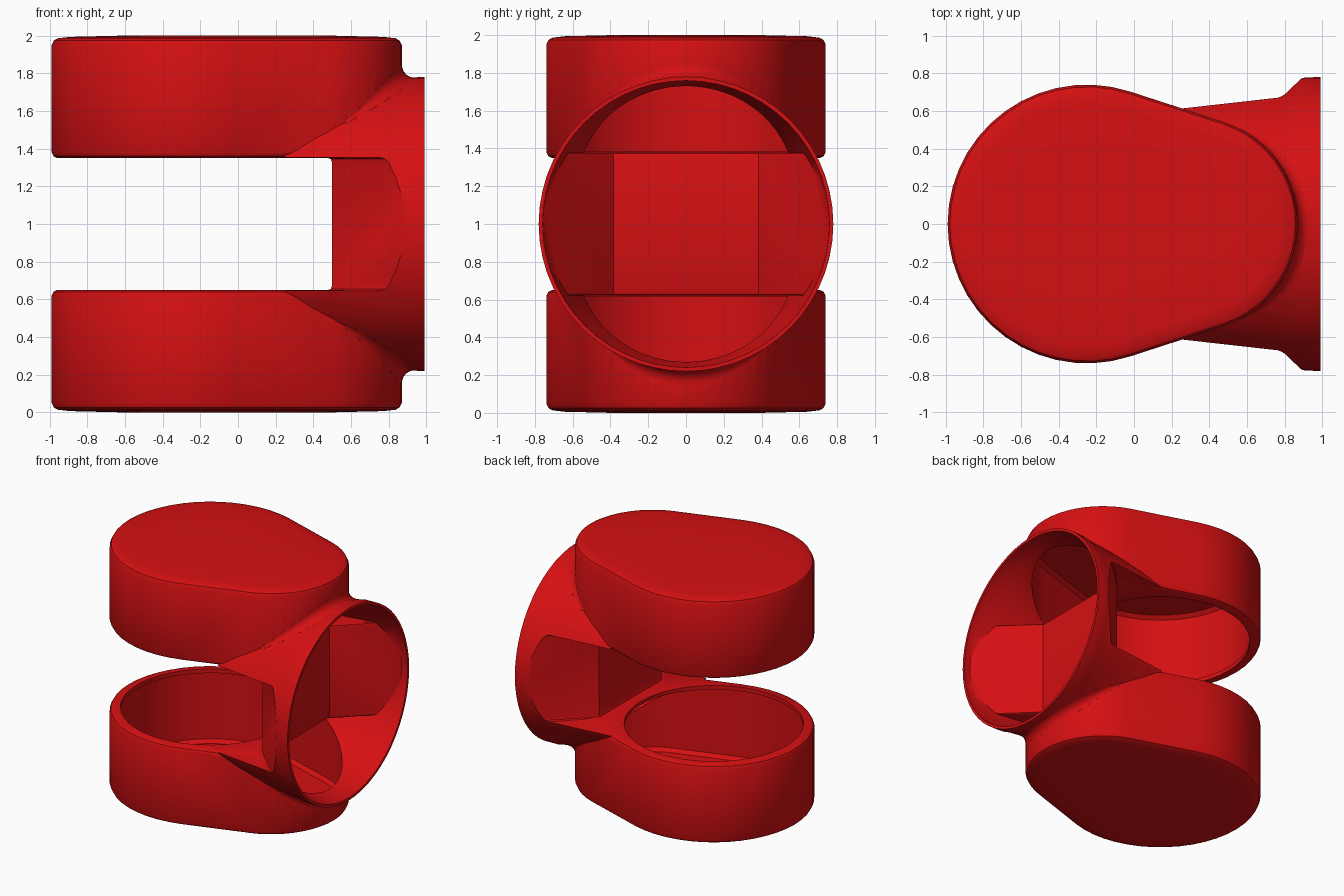
import bpy, bmesh, math

if "Cube" in bpy.data.objects:
    bpy.data.objects.remove(bpy.data.objects["Cube"])

red = bpy.data.materials.new("glossy red")
red.diffuse_color = (0.66, 0.005, 0.006, 1)
red.use_nodes = True
red.node_tree.nodes["Principled BSDF"].inputs["Base Color"].default_value = red.diffuse_color


def loft(name, rings):
    """Closed solid skinned through rings of equal point count."""
    bm = bmesh.new()
    vs = [[bm.verts.new(p) for p in r] for r in rings]
    n = len(vs[0])
    for a, b in zip(vs, vs[1:]):
        for i in range(n):
            j = (i + 1) % n
            bm.faces.new((a[i], a[j], b[j], b[i]))
    bm.faces.new(vs[0])
    bm.faces.new(vs[-1])
    bmesh.ops.recalc_face_normals(bm, faces=bm.faces)
    me = bpy.data.meshes.new(name)
    bm.to_mesh(me)
    bm.free()
    ob = bpy.data.objects.new(name, me)
    bpy.context.collection.objects.link(ob)
    me.materials.append(red)
    return ob


def egg(inset, z):
    """Hull outline of a big and a small circle, shrunk by inset."""
    cb, rb, cs, rs = -0.25, 0.74 - inset, 0.30, 0.57 - inset
    t = math.acos(0.17 / 0.55)
    pts = []
    for i in range(21):
        a = -t + 2 * t * i / 20
        pts.append((cs + rs * math.cos(a), rs * math.sin(a), z))
    for i in range(29):
        a = t + (2 * math.pi - 2 * t) * i / 28
        pts.append((cb + rb * math.cos(a), rb * math.sin(a), z))
    return pts


# the small circle lies toward +x, so its arc faces the port
def egg_solid(name, levels, upper):
    f = (lambda z: 2 - z) if upper else (lambda z: z)
    return loft(name, [egg(d, f(z)) for d, z in levels])


def circle_x(x, r, n=56):
    return [(x, r * math.cos(2 * math.pi * i / n), 1 + r * math.sin(2 * math.pi * i / n))
            for i in range(n)]


def gap_solid(name, x0, y0, y1, z0, f):
    """Slot between the cups, wedge shaped in plan, with rounded edges of radius f."""
    def ring(z, d):
        return [(x0 - d, y0 - d * .5, z), (1.0 - d, y1, z), (1.0 - d, 1.2, z), (-1.5, 1.2, z),
                (-1.5, -1.2, z), (1.0 - d, -1.2, z), (1.0 - d, -y1, z), (x0 - d, -y0 + d * .5, z)]
    return loft(name, [ring(z0, f), ring(z0 + f * .3, f * .3), ring(z0 + f, 0),
                       ring(2 - z0 - f, 0), ring(2 - z0 - f * .3, f * .3), ring(2 - z0, f)])


def fillet(name, upper):
    """Concave blend between a cup wall and the port collar."""
    s, r, rings = (1 if upper else -1), 0.08, []
    for k in range(25):
        t = math.radians(-62 + 124 * k / 24)
        c, sn = math.cos(t), math.sin(t)

        def pt(d, h):
            x, y = 0.30 + (0.57 + d) * c, (0.57 + d) * sn
            R = 0.708 + 0.098 * (x - 0.25)
            return (x, y, 1 + s * (math.sqrt(R * R - y * y) + h))
        w = r * max(0.15, math.cos(t * 1.4))
        sec = [pt(-0.03, -0.04), pt(-0.03, w)]
        for i in range(7):
            a = math.pi / 2 * i / 6
            sec.append(pt(w * (1 - math.cos(a)), w * (1 - math.sin(a))))
        sec.append(pt(w, -0.04))
        rings.append(sec)
    return loft(name, rings)


def boolean(ob, tool, op):
    m = ob.modifiers.new("cut", 'BOOLEAN')
    m.operation, m.object, m.solver = op, tool, 'EXACT'
    bpy.context.view_layer.objects.active = ob
    bpy.ops.object.modifier_apply(modifier=m.name)
    bpy.data.objects.remove(tool, do_unlink=True)


# outer body: flared neck and port collar
body = loft("manifold_body", [circle_x(0.25, 0.708), circle_x(0.88, 0.77),
                              circle_x(0.91, 0.779), circle_x(0.99, 0.78)])
boolean(body, gap_solid("gap_cutter", 0.50, 0.40, 0.88, 0.648, 0.025), 'DIFFERENCE')

# outer cups, mirrored top and bottom
cup = [(0.35, 0), (0.10, 0.006), (0.035, 0.013), (0.012, 0.025), (0, 0.05),
       (0, 0.62), (0.01, 0.64), (0.03, 0.65)]
for up in (False, True):
    boolean(body, egg_solid("cup", cup, up), 'UNION')
    boolean(body, fillet("collar_fillet", up), 'UNION')

# hollow neck, leaving the wall behind the slot
hollow = loft("neck_hollow", [circle_x(0.30, 0.66), circle_x(0.85, 0.735),
                              circle_x(0.93, 0.758), circle_x(1.06, 0.76)])
boolean(hollow, gap_solid("wall_keeper", 0.55, 0.385, 0.815, 0.622, 0.02), 'DIFFERENCE')
boolean(body, hollow, 'DIFFERENCE')

# hollow cups and their facing round mouths
chamber = [(0.08, 0.045), (0.05, 0.07), (0.05, 0.617)]
for up in (False, True):
    boolean(body, egg_solid("chamber", chamber, up), 'DIFFERENCE')
    z0, z1 = (1.2, 1.5) if up else (0.5, 0.8)
    mouth = loft("mouth", [[(-0.25 + 0.66 * math.cos(math.tau * i / 48),
                             0.66 * math.sin(math.tau * i / 48), z) for i in range(48)]
                           for z in (z0, z1)])
    boolean(body, mouth, 'DIFFERENCE')

# smooth shading with crisp edges
bpy.ops.object.select_all(action='DESELECT')
body.select_set(True)
bpy.context.view_layer.objects.active = body
bpy.ops.object.shade_smooth_by_angle(angle=math.radians(32))
